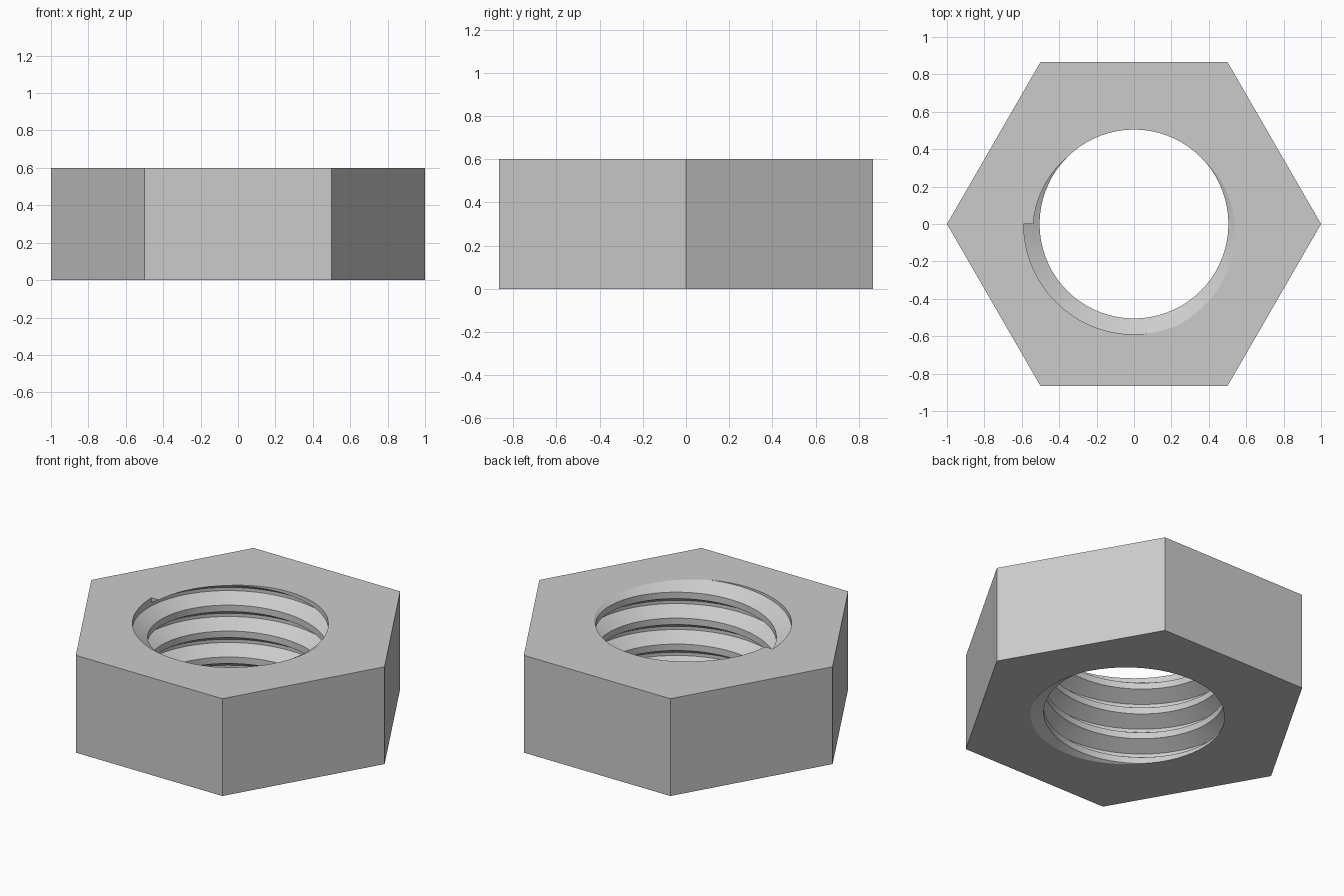
import bpy
import bmesh
from math import radians, sin, cos

default_cube = bpy.data.objects.get("Cube")
if default_cube:
    bpy.data.objects.remove(default_cube)

HEIGHT = 0.6
PITCH = 0.16
MINOR = 0.505
MAJOR = 0.59
STEP = 5            # degrees between helix columns
RUNOUT = 180        # angle where the thread runs out at the top

# Thread profile, upward: phase in degrees of one turn, and radius
PROFILE = [(405, MINOR), (292.5, MAJOR), (247.5, MAJOR), (135, MINOR), (45, MINOR)]


def column(bm, angle, opened):
    """One thread profile at an unwrapped helix angle."""
    a = radians(angle)
    verts = []
    for i, (phase, r) in enumerate(PROFILE):
        if opened and i > 2:
            r = MAJOR
        z = HEIGHT + (angle - phase) / 360 * PITCH
        verts.append(bm.verts.new((r * cos(a), r * sin(a), z)))
    return verts


def bridge(bm, first, second):
    for i in range(len(first) - 1):
        bm.faces.new((first[i], second[i], second[i + 1], first[i + 1]))


def everything(bm):
    return bm.verts[:] + bm.edges[:] + bm.faces[:]


# Helical thread surface, with a radial step at the runout
bm = bmesh.new()
previous = None
for angle in range(-1330, 421, STEP):
    states = [False, True] if angle == RUNOUT else [angle > RUNOUT]
    for opened in states:
        current = column(bm, angle, opened)
        if previous:
            bridge(bm, previous, current)
        previous = current
bmesh.ops.remove_doubles(bm, verts=bm.verts[:], dist=1e-5)
bmesh.ops.dissolve_degenerate(bm, dist=1e-6, edges=bm.edges[:])

# Trim the thread flush with both flat faces
for z, direction in ((HEIGHT, 1), (0, -1)):
    bmesh.ops.bisect_plane(bm, geom=everything(bm), dist=1e-5, plane_co=(0, 0, z),
                           plane_no=(0, 0, direction), clear_outer=True)
bmesh.ops.remove_doubles(bm, verts=bm.verts[:], dist=1e-5)
for face in bm.faces:
    face.smooth = True

# Hexagonal faces around the threaded hole
rings = []
for z in (0, HEIGHT):
    rim = [e for e in bm.edges if e.is_boundary
           and all(abs(v.co.z - z) < 1e-4 for v in e.verts)]
    ring = [bm.verts.new((cos(radians(a)), sin(radians(a)), z)) for a in range(0, 360, 60)]
    outline = [bm.edges.new((ring[i - 1], ring[i])) for i in range(6)]
    bmesh.ops.triangle_fill(bm, edges=rim + outline, use_beauty=True, normal=(0, 0, 1))
    rings.append(ring)

# Six flat sides
low, high = rings
for i in range(6):
    bm.faces.new((low[i - 1], low[i], high[i], high[i - 1]))
bmesh.ops.recalc_face_normals(bm, faces=bm.faces[:])

mesh = bpy.data.meshes.new("hex_nut")
bm.to_mesh(mesh)
bm.free()
nut = bpy.data.objects.new("hex_nut", mesh)
bpy.context.collection.objects.link(nut)

# Plain grey metal
grey = bpy.data.materials.new("light_grey")
grey.use_nodes = True
colour = (0.6, 0.6, 0.6, 1)
grey.diffuse_color = colour
grey.node_tree.nodes["Principled BSDF"].inputs["Base Color"].default_value = colour
mesh.materials.append(grey)

bpy.context.view_layer.objects.active = nut
nut.select_set(True)
bpy.ops.object.shade_smooth_by_angle(angle=radians(30))
